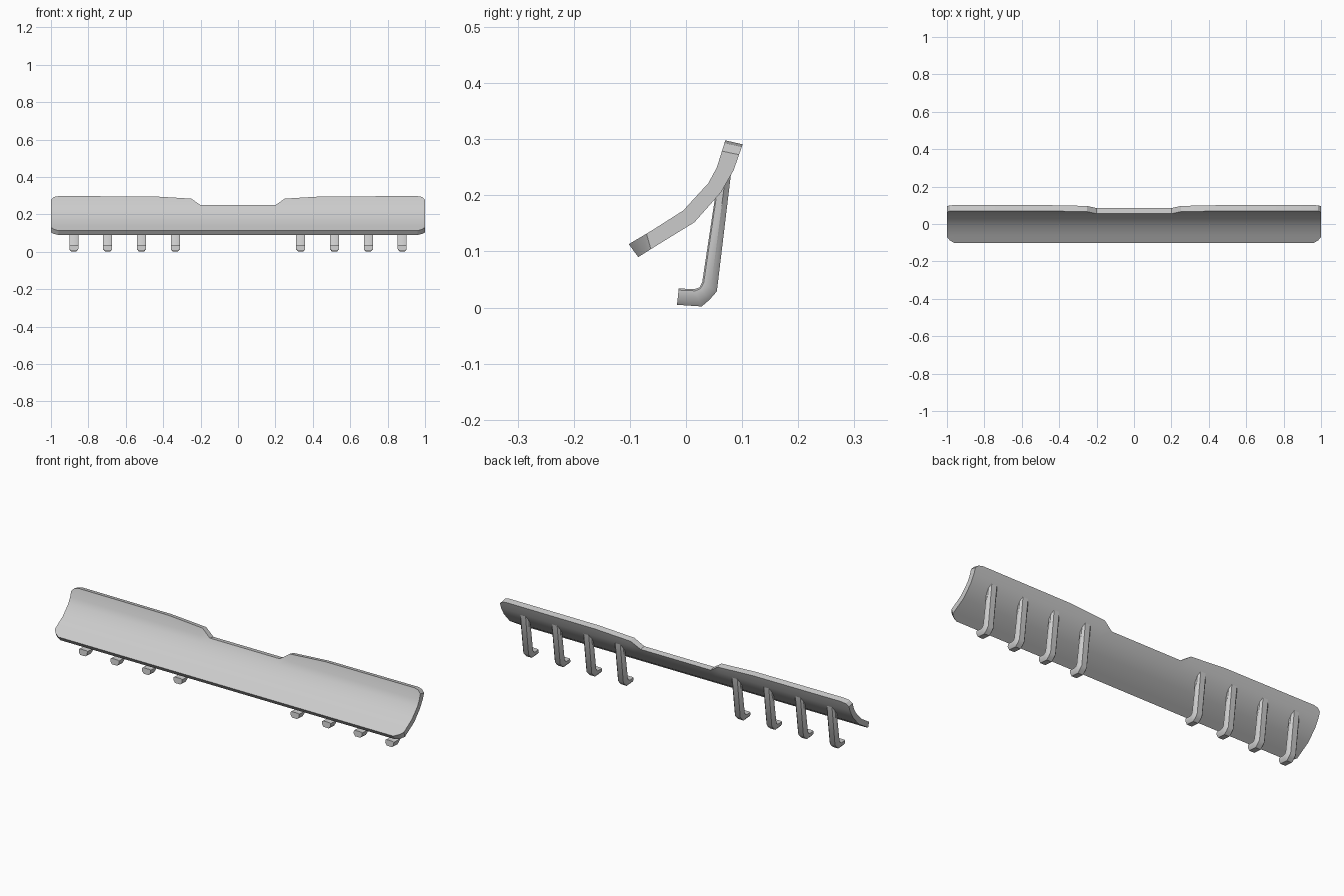
import bpy, bmesh
from math import radians

cube = bpy.data.objects.get("Cube")
if cube:
    bpy.data.objects.remove(cube)

grey = bpy.data.materials.new("light_grey")
grey.use_nodes = True
colour = (0.6, 0.6, 0.6, 1)
grey.diffuse_color = colour
grey.node_tree.nodes["Principled BSDF"].inputs["Base Color"].default_value = colour


def loft(name, rings, angle):
    """Skin closed rings of points in order and cap both ends."""
    bm = bmesh.new()
    loops = [[bm.verts.new(p) for p in ring] for ring in rings]
    n = len(loops[0])
    for a, b in zip(loops, loops[1:]):
        for i in range(n):
            j = (i + 1) % n
            bm.faces.new((a[i], a[j], b[j], b[i]))
    bm.faces.new(loops[0])
    bm.faces.new(loops[-1])
    bmesh.ops.remove_doubles(bm, verts=bm.verts, dist=0.0002)
    bmesh.ops.recalc_face_normals(bm, faces=bm.faces)
    mesh = bpy.data.meshes.new(name)
    bm.to_mesh(mesh)
    bm.free()
    mesh.materials.append(grey)
    obj = bpy.data.objects.new(name, mesh)
    bpy.context.collection.objects.link(obj)
    bpy.ops.object.select_all(action="DESELECT")
    obj.select_set(True)
    bpy.context.view_layer.objects.active = obj
    bpy.ops.object.shade_smooth_by_angle(angle=radians(angle))
    return obj


def along(path, v):
    """Point at a fractional index of a polyline."""
    i = min(int(v), len(path) - 2)
    t = v - i
    return [a + (b - a) * t for a, b in zip(path[i], path[i + 1])]


# Curved blade: front and back profiles (y, z) from lower lip to upper edge
front = [(-.102, .113), (-.06, .138), (-.005, .173), (.04, .222), (.055, .25), (.07, .298)]
back = [(-.085, .09), (-.055, .109), (.015, .152), (.062, .205), (.085, .245), (.101, .291)]

# Half outline: x, lower limit and upper limit along the profile
half = [(.2, 0, 4), (.25, 0, 4.72), (.45, 0, 4.97), (.96, 0, 5), (.985, .35, 4.9), (1, .75, 4.6)]
stations = [(-x, lo, hi) for x, lo, hi in reversed(half)] + half

rings = []
for x, lo, hi in stations:
    rows = [min(max(v, lo), hi) for v in range(len(front))]
    rows[0], rows[-1] = lo, hi
    ring = [(x, *along(front, v)) for v in rows]
    ring += [(x, *along(back, v)) for v in reversed(rows)]
    rings.append(ring)
loft("curved_blade", rings, 25)

# Hooked brackets: inner and outer edge (y, z) from foot tip to blade
inner = [(-.013, .034), (.015, .033), (.024, .036), (.029, .046), (.053, .205)]
outer = [(-.016, .005), (.028, .002), (.042, .014), (.055, .029), (.080, .237)]
section = [(-1, .1), (-.8, 0), (.8, 0), (1, .1), (1, .6), (.6, 1), (-.6, 1), (-1, .6)]

for side, label in ((1, "left"), (-1, "right")):
    for k in range(4):
        cx = side * (.335 + .181 * k)
        rings = []
        for p, q in zip(inner, outer):
            rings.append([(cx + u * .024, p[0] + (q[0] - p[0]) * t,
                           p[1] + (q[1] - p[1]) * t) for u, t in section])
        loft(f"{label}_bracket_{k + 1}", rings, 40)
